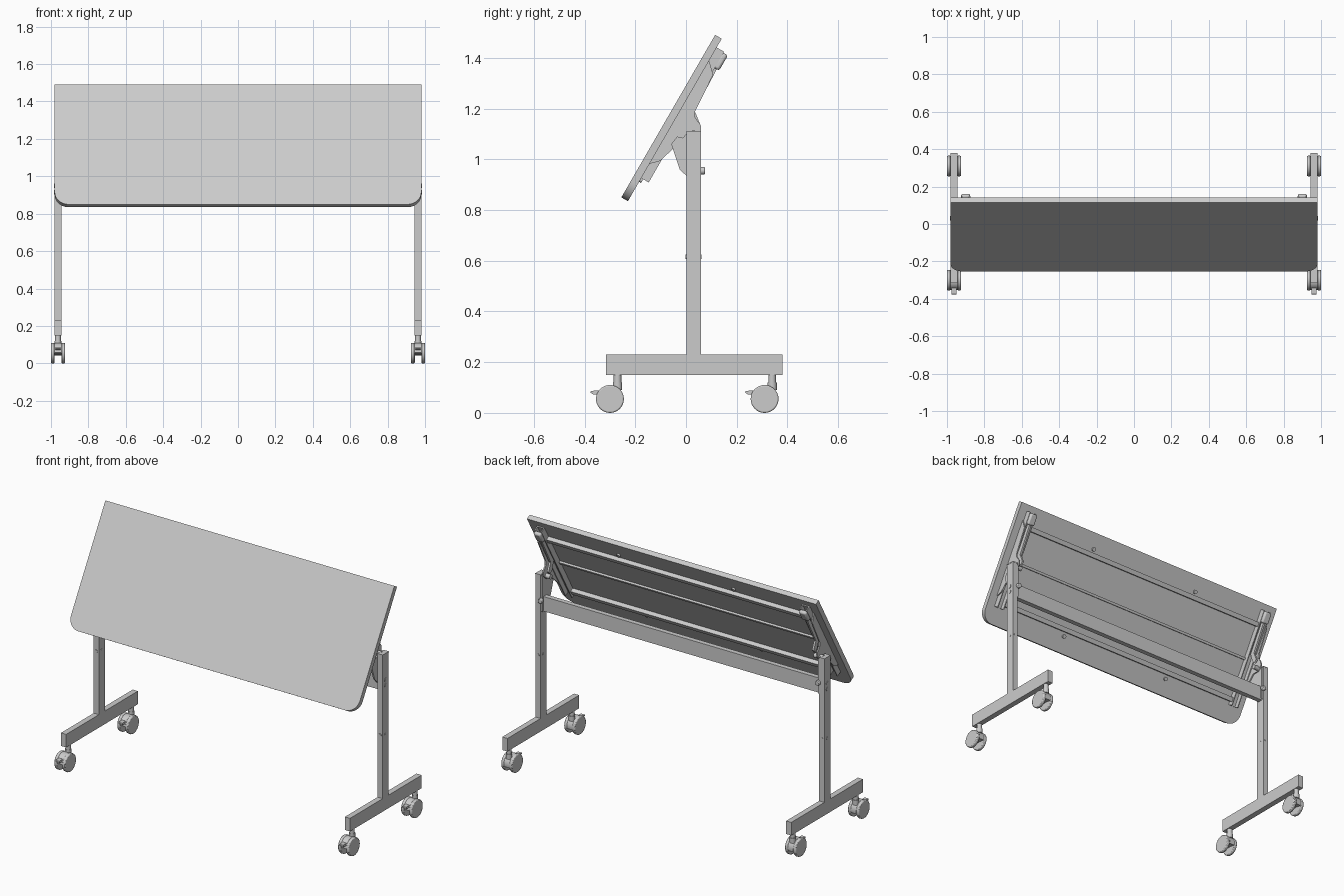
import bpy, bmesh, math
from mathutils import Matrix, Vector

cube = bpy.data.objects.get("Cube")
if cube:
    bpy.data.objects.remove(cube, do_unlink=True)

grey = bpy.data.materials.new("light_grey")
grey.use_nodes = True
grey.diffuse_color = (0.6, 0.6, 0.6, 1)
grey.node_tree.nodes["Principled BSDF"].inputs["Base Color"].default_value = (0.6, 0.6, 0.6, 1)


def finish(bm, name, bevel=0, smooth=False):
    bmesh.ops.recalc_face_normals(bm, faces=bm.faces)
    mesh = bpy.data.meshes.new(name)
    bm.to_mesh(mesh)
    bm.free()
    mesh.materials.append(grey)
    ob = bpy.data.objects.new(name, mesh)
    bpy.context.collection.objects.link(ob)
    if bevel:
        mod = ob.modifiers.new("bevel", "BEVEL")
        mod.width, mod.segments, mod.limit_method = bevel, 2, "ANGLE"
    if smooth:
        bpy.ops.object.select_all(action="DESELECT")
        ob.select_set(True)
        bpy.context.view_layer.objects.active = ob
        bpy.ops.object.shade_smooth_by_angle(angle=math.radians(35))
    return ob


def extrude(name, points, step, **kw):
    """Solid from a flat outline pushed along a vector."""
    bm = bmesh.new()
    face = bm.faces.new([bm.verts.new(p) for p in points])
    new = bmesh.ops.extrude_face_region(bm, geom=[face])["geom"]
    bmesh.ops.translate(bm, vec=step, verts=[v for v in new if isinstance(v, bmesh.types.BMVert)])
    return finish(bm, name, **kw)


def prism(name, yz, x0, x1, **kw):
    return extrude(name, [(x0, y, z) for y, z in yz], (x1 - x0, 0, 0), **kw)


def box(name, x0, x1, y0, y1, z0, z1, **kw):
    return prism(name, [(y0, z0), (y1, z0), (y1, z1), (y0, z1)], x0, x1, **kw)


def cylinder(name, center, radius, length, axis, bevel=0):
    bm = bmesh.new()
    turn = Vector(axis).to_track_quat("Z", "Y").to_matrix().to_4x4()
    bmesh.ops.create_cone(bm, cap_ends=True, segments=32, radius1=radius, radius2=radius,
                          depth=length, matrix=Matrix.Translation(center) @ turn)
    return finish(bm, name, bevel=bevel, smooth=True)


# Tilted frame of the top: a runs up the slope, d runs through to the back
TILT = math.radians(60)
UP = Vector((0, math.cos(TILT), math.sin(TILT)))
BACK = Vector((0, math.sin(TILT), -math.cos(TILT)))
ORIGIN = Vector((0, -0.255, 0.85))


def tilt(a, d):
    p = ORIGIN + UP * a + BACK * d
    return p.y, p.z


def slope_box(name, x0, x1, a0, a1, d0, d1, **kw):
    return prism(name, [tilt(a0, d0), tilt(a1, d0), tilt(a1, d1), tilt(a0, d1)], x0, x1, **kw)


# Table top with two rounded lower corners
W, H, R = 0.98, 0.74, 0.075
outline = [(-W, H), (W, H)]
for cx, start in ((W - R, 0), (R - W, -90)):
    for i in range(13):
        t = math.radians(start - i * 7.5)
        outline.append((cx + R * math.cos(t), R + R * math.sin(t)))
extrude("table_top", [ORIGIN + UP * a + Vector((x, 0, 0)) for x, a in outline],
        BACK * 0.03, smooth=True)

# Rails on the underside
slope_box("upper_rail", -0.88, 0.88, 0.595, 0.622, 0.03, 0.055)
slope_box("middle_rail", -0.88, 0.88, 0.385, 0.4, 0.03, 0.042)
slope_box("lower_rail", -0.88, 0.88, 0.125, 0.152, 0.03, 0.055)
for x in (-0.39, 0.39):
    for a in (0.645, 0.1):
        y, z = tilt(a, 0.034)
        cylinder("underside_button", (x, y, z), 0.012, 0.01, BACK)

# Beam between the columns
box("cross_beam", -0.945, 0.945, 0.015, 0.045, 0.885, 0.975)


def caster(x, y):
    """Twin-wheel caster whose stem sits at y; the wheels trail forward."""
    wy, wz = y - 0.03, 0.055
    for side in (-1, 1):
        cylinder("caster_wheel", (x + side * 0.0275, wy, wz), 0.055, 0.02, (1, 0, 0), bevel=0.005)
    arc = [math.radians(i * 12 - 15) for i in range(17)]
    hood = [(wy + 0.053 * math.cos(t), wz + 0.053 * math.sin(t)) for t in arc]
    prism("caster_hood", hood, x - 0.0185, x + 0.0185, smooth=True)
    cylinder("caster_stem", (x, y, 0.125), 0.015, 0.05, (0, 0, 1))
    cylinder("caster_collar", (x, y, 0.105), 0.018, 0.03, (0, 0, 1))
    box("caster_axle", x - 0.02, x + 0.02, wy - 0.008, wy + 0.008, wz - 0.008, wz + 0.008)
    prism("caster_brake", [(wy - 0.04, 0.074), (wy - 0.065, 0.072), (wy - 0.077, 0.08),
                           (wy - 0.075, 0.087), (wy - 0.04, 0.088)], x - 0.013, x + 0.013)


for side in (-1, 1):
    cx = side * 0.9625

    def span(inner, outer):
        return sorted((side * inner, side * outer))

    # Leg: foot, column, cap and bolts
    leg = span(0.945, 0.98)
    box("foot", *leg, -0.315, 0.38, 0.15, 0.23)
    box("column", *leg, 0.002, 0.059, 0.23, 1.105)
    box("column_cap", *span(0.944, 0.981), 0.001, 0.06, 1.105, 1.111)
    for z in (0.915, 0.95):
        cylinder("column_bolt", (side * 0.98, 0.03, z), 0.012, 0.006, (1, 0, 0))
    cylinder("column_plug", (cx, 0.03, 0.615), 0.009, 0.062, (0, 1, 0))
    cylinder("column_plug_side", (cx, 0.03, 0.615), 0.009, 0.038, (1, 0, 0))
    cylinder("column_knob", (side * 0.94, 0.065, 0.955), 0.015, 0.02, (0, 1, 0), bevel=0.004)

    # Channel under the top
    slope_box("channel_base", *span(0.875, 0.925), 0.105, 0.7, 0.03, 0.036)
    for x in (0.875, 0.919):
        slope_box("channel_flange", *span(x, x + 0.006), 0.105, 0.7, 0.036, 0.064)

    # Hinge: fixed plate on the column, swinging plate under the top
    prism("fixed_hinge_plate", [(-0.058, 1.06), (-0.025, 0.96), (0.056, 0.885), (0.056, 1.1),
                                (0.0, 1.1), (-0.012, 1.085), (-0.035, 1.09)], *span(0.935, 0.945))
    prism("swing_hinge_plate", [tilt(0.17, 0.03), tilt(0.2, 0.06), (-0.01, 1.08), (0.03, 1.08),
                                (0.06, 1.108), (0.058, 1.135), (0.036, 1.165), (0.036, 1.19),
                                tilt(0.6, 0.072), tilt(0.64, 0.03)], *span(0.925, 0.933))
    cylinder("hinge_pivot", (side * 0.925, 0.03, 1.1), 0.014, 0.06, (1, 0, 0))

    # Release lever with a rounded grip
    prism("release_lever", [tilt(0.66, 0.05), tilt(0.66, 0.072), tilt(0.44, 0.08), (0.055, 1.14),
                            (0.04, 1.12), (0.02, 1.14), tilt(0.43, 0.05)], *span(0.893, 0.905))
    slope_box("lever_grip", *span(0.876, 0.924), 0.625, 0.695, 0.058, 0.084, bevel=0.009, smooth=True)

    for y in (-0.27, 0.34):
        caster(cx, y)
